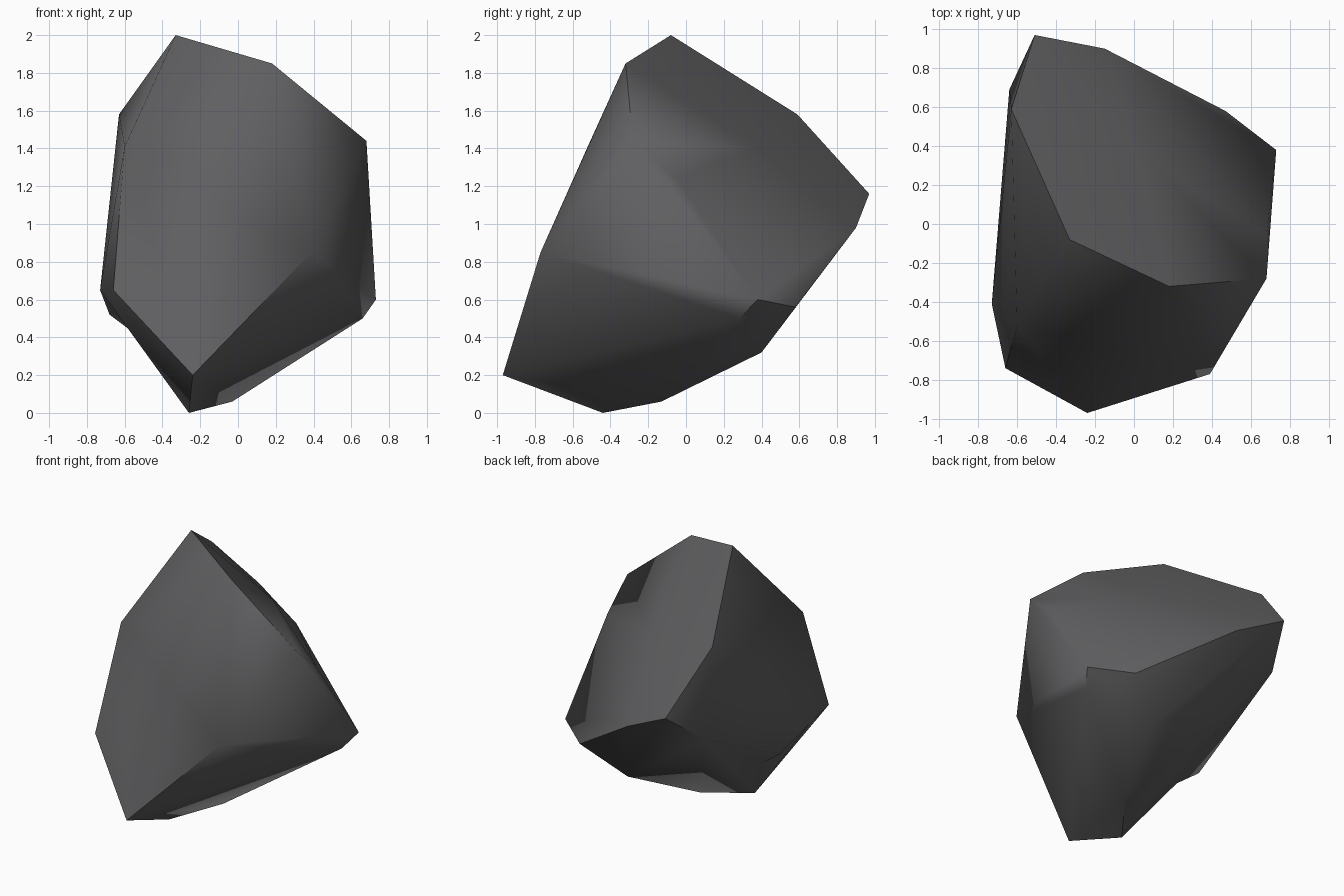
import bpy, bmesh, math
from mathutils import Vector

if "Cube" in bpy.data.objects:
    bpy.data.objects.remove(bpy.data.objects["Cube"])

# Corner points of the boulder
CORNERS = [
    (-0.33, -0.08, 2.00), (0.18, -0.32, 1.85), (0.68, -0.28, 1.44), (0.68, -0.05, 1.24),   # crown, right shoulder
    (-0.63, 0.59, 1.58), (-0.51, 0.97, 1.16), (-0.15, 0.90, 0.98), (-0.64, 0.69, 0.93),    # back
    (0.02, 0.38, 1.40),                                                                    # back ridge
    (0.73, 0.38, 0.60), (0.66, 0.28, 0.50), (0.47, 0.58, 0.56), (0.20, 0.40, 0.32),        # right, underside
    (-0.03, -0.13, 0.06), (-0.26, -0.44, 0.00), (-0.24, -0.97, 0.20),                      # foot, front toe
    (0.39, -0.77, 0.85), (-0.66, -0.74, 0.65), (-0.73, -0.41, 0.65), (-0.68, -0.13, 0.52), # front, left
    (-0.60, -0.52, 1.41),
]
NOTCH = Vector((-0.52, -0.17, 0.40))   # shallow dent under the left side

bm = bmesh.new()
for c in CORNERS:
    bm.verts.new(c)
bmesh.ops.convex_hull(bm, input=bm.verts[:])
for v in [v for v in bm.verts if not v.link_faces]:
    bm.verts.remove(v)
bmesh.ops.triangulate(bm, faces=bm.faces[:])


def gap(edge):
    """Distance from the notch to an edge."""
    a, b = (v.co for v in edge.verts)
    t = max(0.1, min(0.9, (NOTCH - a).dot(b - a) / (b - a).length_squared))
    return (a.lerp(b, t) - NOTCH).length


# Press the dent into the nearest edge
edge = min(bm.edges, key=gap)
opposite = [next(v for v in f.verts if v not in edge.verts) for f in edge.link_faces]
dent = bmesh.utils.edge_split(edge, edge.verts[0], 0.5)[1]
for v in opposite:
    bmesh.ops.connect_verts(bm, verts=[dent, v])
dent.co = NOTCH
bmesh.ops.recalc_face_normals(bm, faces=bm.faces[:])

# Smooth faces, crisp only on the sharpest ridges
for f in bm.faces:
    f.smooth = True
for e in bm.edges:
    e.smooth = e.calc_face_angle(0) < math.radians(60)

mesh = bpy.data.meshes.new("boulder")
bm.to_mesh(mesh)
bm.free()
boulder = bpy.data.objects.new("boulder", mesh)
bpy.context.collection.objects.link(boulder)

stone = bpy.data.materials.new("dark grey stone")
stone.diffuse_color = (0.115, 0.115, 0.12, 1)
stone.use_nodes = True
stone.node_tree.nodes["Principled BSDF"].inputs["Base Color"].default_value = stone.diffuse_color
mesh.materials.append(stone)
